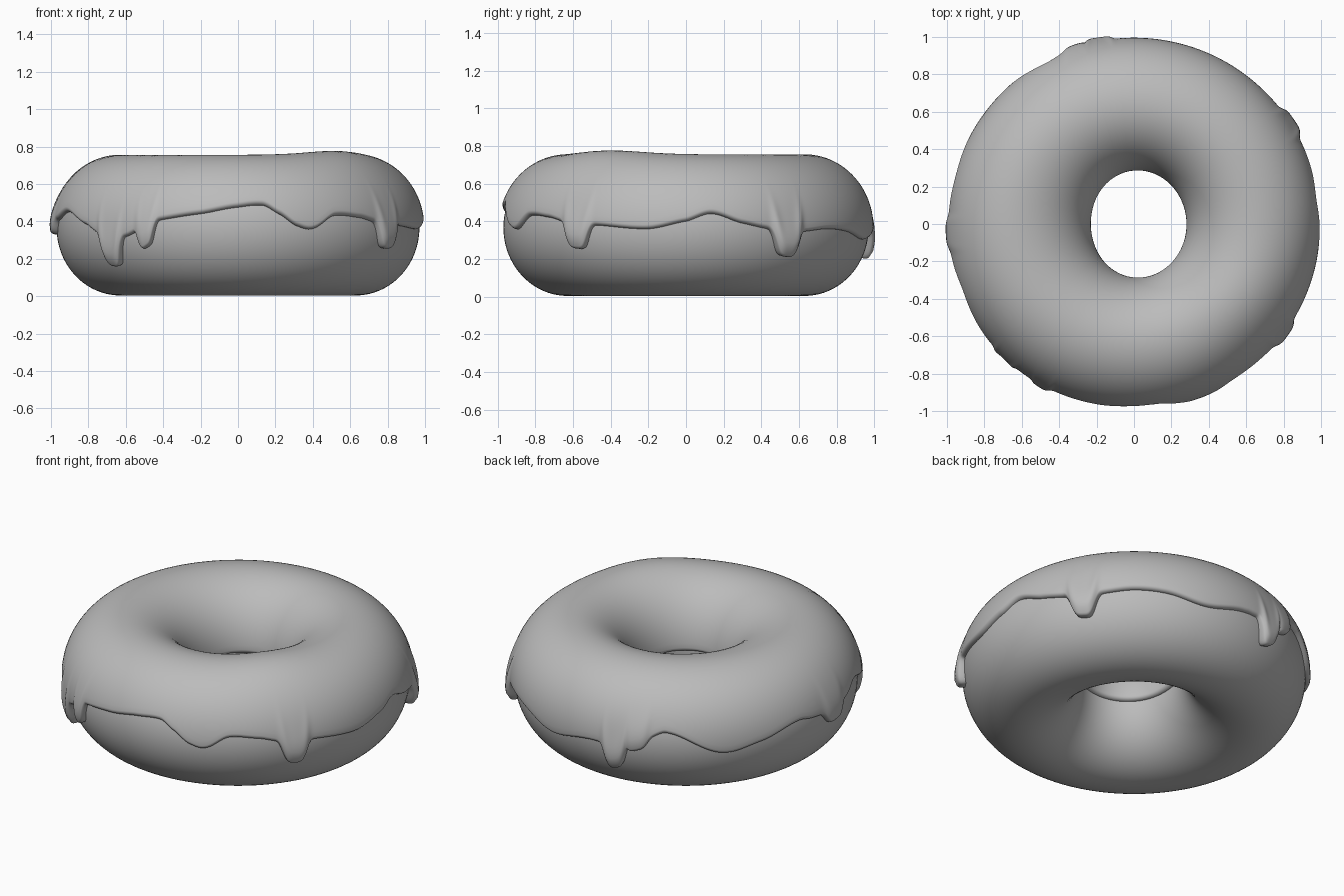
import bpy
from math import sin, cos, pi, sqrt, radians, degrees, asin, exp

if "Cube" in bpy.data.objects:
    bpy.data.objects.remove(bpy.data.objects["Cube"])

R, ZC, B = 0.63, 0.367, 0.363      # ring radius, mid height, half height
OUT, T = 0.34, 0.026               # outer half width, icing thickness

# icing edge height by angle (degrees, height)
EDGE = [(-169, .41), (-159, .45), (-145, .38), (-139, .335), (-134, .32), (-128, .32),
        (-124, .345), (-116, .405), (-102, .44), (-90, .475), (-82, .485), (-77, .44),
        (-71, .375), (-66, .36), (-58, .43), (-48, .42), (-41, .395), (-30, .38),
        (-12, .36), (0, .40), (8, .44), (18, .39), (27, .36), (38, .345), (50, .36),
        (60, .35), (75, .305), (90, .345), (97, .35), (105, .38), (113, .42), (119, .45),
        (137, .33), (150, .365), (165, .425), (172, .41), (180, .40)]
# drips: angle, drop, half width in degrees, bulge
DRIPS = [(-134, .15, 4, .025), (-120, .11, 3, .015), (-36, .13, 4.4, .022), (33, .13, 4.6, .035),
         (101, .15, 4, .03), (108.5, .06, 4, .015), (183, .07, 5, .012)]


def wrap(d):
    return (d + 180) % 360 - 180


def base_edge(deg):
    n = len(EDGE)
    for i in range(n):
        a0, z0 = EDGE[i]
        span = (EDGE[(i + 1) % n][0] - a0) % 360
        u = ((deg - a0) % 360) / span
        if u < 1:
            # Smooth curve through four neighbouring points
            zm, z1, z2 = EDGE[i - 1][1], EDGE[(i + 1) % n][1], EDGE[(i + 2) % n][1]
            m0, m1 = (z1 - zm) / 2.6, (z2 - z0) / 2.6
            return ((2*u**3 - 3*u*u + 1) * z0 + (u**3 - 2*u*u + u) * m0
                    + (3*u*u - 2*u**3) * z1 + (u**3 - u*u) * m1)
    return 0.38


def drip_shape(deg):
    drop = bulge = 0
    for a, d, w, b in DRIPS:
        f = exp(-(abs(wrap(deg - a)) / w) ** 4)
        drop, bulge = max(drop, d * f), max(bulge, b * f)
    return drop, bulge


def ring_point(th, phi, off):
    # Slightly oval, off-centre hole
    hx, hy = .255, .285
    hole = 1 / sqrt((cos(th) / hx) ** 2 + (sin(th) / hy) ** 2) + .025 * cos(th)
    a = OUT if cos(phi) >= 0 else R - T - hole
    nx, nz = cos(phi) / a, sin(phi) / B
    k = sqrt(nx * nx + nz * nz)
    r = R + a * cos(phi) + off * nx / k
    return (r * cos(th), r * sin(th), ZC + B * sin(phi) + off * nz / k)


def make(name, rows, closed, mat):
    # rows: one list of points per angle step, joined into a ring
    n, m = len(rows), len(rows[0])
    faces = []
    for i in range(n):
        j = (i + 1) % n
        for k in range(m if closed else m - 1):
            l = (k + 1) % m
            faces.append((i * m + k, j * m + k, j * m + l, i * m + l))
    me = bpy.data.meshes.new(name)
    me.from_pydata([p for r in rows for p in r], [], faces)
    me.materials.append(mat)
    for p in me.polygons:
        p.use_smooth = True
    ob = bpy.data.objects.new(name, me)
    bpy.context.collection.objects.link(ob)
    return ob


grey = bpy.data.materials.new("grey")
grey.diffuse_color = (.5, .5, .5, 1)
grey.use_nodes = True
grey.node_tree.nodes["Principled BSDF"].inputs["Base Color"].default_value = grey.diffuse_color

# dough ring
make("dough", [[ring_point(2 * pi * i / 160, 2 * pi * k / 80, 0) for k in range(80)]
               for i in range(160)], True, grey)

# icing shell with rounded rim and drips
rows = []
N = 900
for i in range(N):
    deg = 360 * i / N
    th = radians(deg)
    drop, bulge = drip_shape(deg)
    phi0 = asin((base_edge(deg) - drop - ZC) / B)
    phi1 = pi + .03 * sin(2 * th)
    pts = [ring_point(th, phi0, -.01)]
    for k in range(6):                       # rounded outer rim
        a = pi / 2 * k / 5
        pts.append(ring_point(th, phi0 + .06 * (1 - cos(a)), (T + bulge * .7) * sin(a)))
    for k in range(1, 42):                   # main cover
        u = k / 42
        phi = phi0 + .06 + (phi1 - phi0 - .12) * u
        lump = .022 * exp(-(wrap(deg + 38) / 24) ** 2 - ((phi - 1.4) / .6) ** 2)
        fade = exp(-((phi - phi0 - .15) / .3) ** 2)
        pts.append(ring_point(th, phi, T + lump + bulge * fade))
    for k in range(6):                       # rounded rim in the hole
        a = pi / 2 * k / 5
        pts.append(ring_point(th, phi1 - .06 * (1 - sin(a)), T * cos(a)))
    pts.append(ring_point(th, phi1, -.01))
    rows.append(pts)
make("icing", rows, False, grey)
